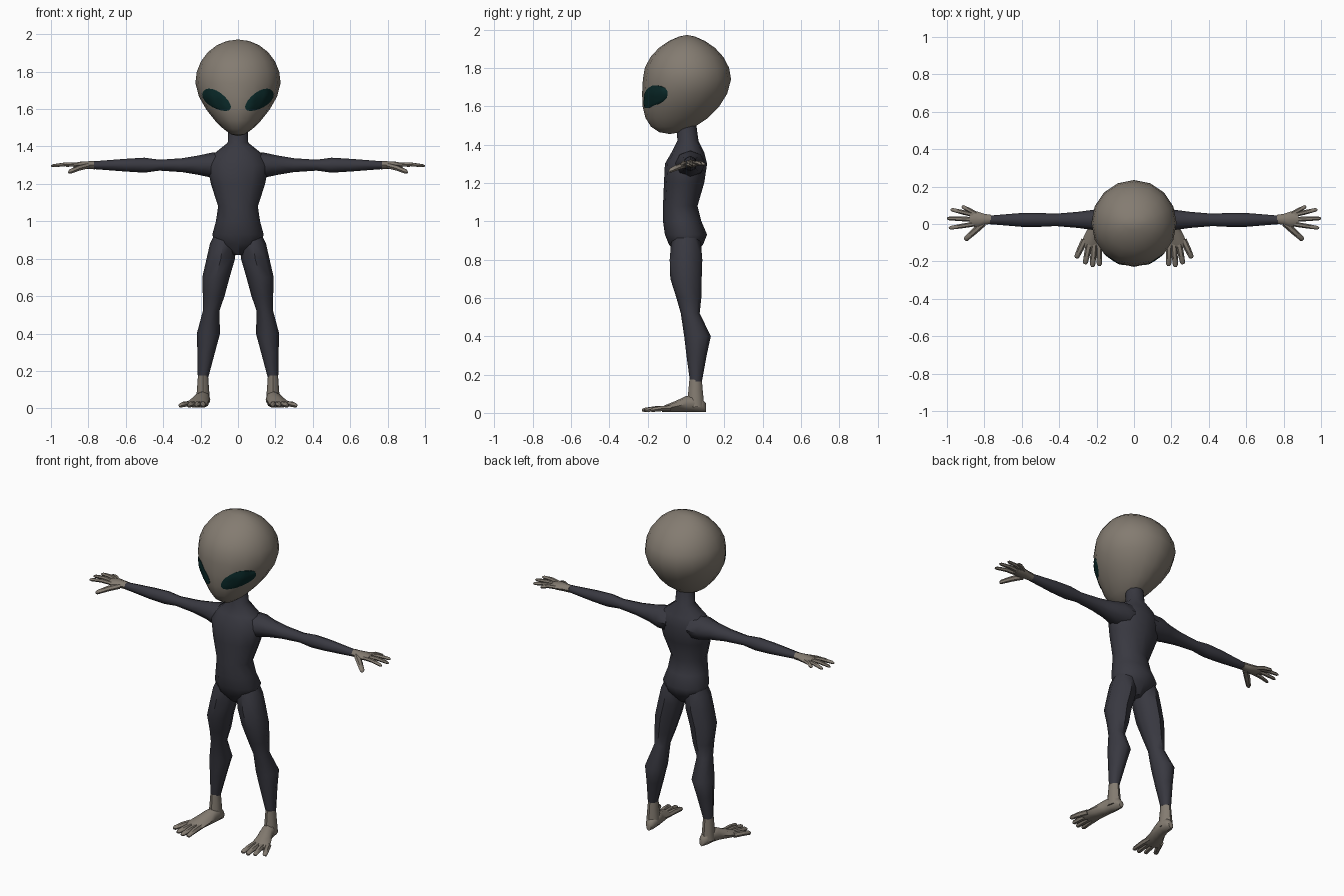
import bpy, bmesh
from math import cos, sin, pi, radians, sqrt
from mathutils import Vector
from mathutils.bvhtree import BVHTree

cube = bpy.data.objects.get("Cube")
if cube:
    bpy.data.objects.remove(cube, do_unlink=True)

UP = Vector((0, 0, 1))
FORWARD = Vector((0, -1, 0))


def material(name, *rgb):
    mat = bpy.data.materials.new(name)
    mat.use_nodes = True
    mat.diffuse_color = (*rgb, 1)
    shader = next(n for n in mat.node_tree.nodes if n.type == 'BSDF_PRINCIPLED')
    shader.inputs["Base Color"].default_value = (*rgb, 1)
    return mat


skin = material("warm grey skin", .23, .2, .165)
suit = material("charcoal suit", .04, .04, .052)
eye_colour = material("dark teal eye", .003, .022, .022)


def turn(index, count):
    angle = 2 * pi * index / count
    return cos(angle), sin(angle)


def bridge(bm, rings):
    """Join successive point rings and cap both ends."""
    loops = [[bm.verts.new(point) for point in ring] for ring in rings]
    for lower, upper in zip(loops, loops[1:]):
        for i in range(len(lower)):
            bm.faces.new((lower[i - 1], lower[i], upper[i], upper[i - 1]))
    bm.faces.new(loops[0])
    bm.faces.new(loops[-1])


def loft(bm, axis, sections, sides=8):
    """Elliptical sections: position, two centres, two radii."""
    rings = []
    for position, a, b, radius_a, radius_b in sections:
        ring = []
        for i in range(sides):
            c, s = turn(i, sides)
            point = [a + radius_a * c, b + radius_b * s]
            point.insert("XYZ".index(axis), position)
            ring.append(point)
        rings.append(ring)
    bridge(bm, rings)


def digit(bm, root, tip, radius, arch=0, sides=6):
    """Tapered finger or toe with a knuckle and a rounded tip."""
    root, tip = Vector(root), Vector(tip)
    side = (tip - root).cross(UP).normalized()
    rings = []
    for along, thickness in ((0, 1), (.5, .95), (.93, .75), (1, .35)):
        centre = root.lerp(tip, along) + UP * arch * sin(pi * along)
        ring = []
        for i in range(sides):
            c, s = turn(i, sides)
            ring.append(centre + (side * c + UP * s * .9) * radius * thickness)
        rings.append(ring)
    bridge(bm, rings)


def finish(bm, name, mat, mirror=False):
    bmesh.ops.recalc_face_normals(bm, faces=bm.faces)
    mesh = bpy.data.meshes.new(name)
    bm.to_mesh(mesh)
    bm.free()
    mesh.materials.append(mat)
    part = bpy.data.objects.new(name, mesh)
    bpy.context.scene.collection.objects.link(part)
    if mirror:
        part.modifiers.new("Mirror", 'MIRROR').use_mirror_merge = False
    bpy.ops.object.select_all(action='DESELECT')
    part.select_set(True)
    bpy.context.view_layer.objects.active = part
    bpy.ops.object.shade_smooth_by_angle(angle=radians(50))


# Head: round dome whose lower half tapers to a forward chin
bm = bmesh.new()
bmesh.ops.create_uvsphere(bm, u_segments=16, v_segments=12, radius=1)
for vert in bm.verts:
    x, y, z = vert.co
    drop = max(-z, 0) ** 1.5
    slope = sqrt(max(1 - z * z, 0)) ** .3 if z > 0 else 1
    vert.co = (.228 * x * (1 - .4 * drop),
               .23 * y * slope + .005 - .09 * drop,
               1.74 + z * (.232 if z > 0 else .285))
skull = BVHTree.FromBMesh(bm)
finish(bm, "head", skin)

# Eyes: slanted almonds laid onto the skull surface
bm = bmesh.new()
slant = radians(33)
segments, steps = 20, 5


def eye_point(reach, index):
    c, s = turn(index, segments)
    length = .086 * reach * c
    width = .043 * reach * s * (1 + .15 * c)
    x = .112 + length * cos(slant) - width * sin(slant)
    z = 1.648 + length * sin(slant) + width * cos(slant)
    hit, normal, face, distance = skull.ray_cast(Vector((x, -1, z)), -FORWARD)
    return hit + normal * (.007 - .004 * reach * reach)


centre = bm.verts.new(eye_point(0, 0))
loops = [[bm.verts.new(eye_point((step + 1) / steps, i)) for i in range(segments)]
         for step in range(steps)]
for i in range(segments):
    bm.faces.new((centre, loops[0][i - 1], loops[0][i]))
    for inner, outer in zip(loops, loops[1:]):
        bm.faces.new((inner[i - 1], outer[i - 1], outer[i], inner[i]))
# Thin rim sinking into the head
border = [edge for edge in bm.edges if edge.is_boundary]
rim = bmesh.ops.extrude_edge_only(bm, edges=border)["geom"]
for vert in rim:
    if isinstance(vert, bmesh.types.BMVert):
        vert.co -= FORWARD * .008
finish(bm, "eyes", eye_colour, True)

# Torso: height, depth centre, half width, half depth
bm = bmesh.new()
loft(bm, 'Z', [(height, 0, centre_y, width, depth) for height, centre_y, width, depth in (
    (1.53, 0, .05, .05), (1.42, .01, .055, .055), (1.36, .01, .13, .085),
    (1.3, 0, .165, .11), (1.2, -.01, .145, .105), (1.08, -.03, .106, .09),
    (1, -.02, .118, .1), (.93, 0, .137, .11), (.88, 0, .125, .09),
    (.82, 0, .03, .045))], 12)
finish(bm, "torso", suit)

# Arms: held straight out, given by reach, half depth and half height
bm = bmesh.new()
loft(bm, 'X', [(reach, .022, 1.3, depth, height) for reach, depth, height in (
    (.07, .08, .07), (.14, .078, .067), (.21, .055, .052), (.3, .043, .037),
    (.42, .033, .029), (.5, .037, .04), (.6, .037, .034), (.77, .023, .021))])
finish(bm, "arms", suit, True)

# Hands: flat palm, four fanned fingers and a lowered thumb
bm = bmesh.new()
loft(bm, 'X', [(reach, .025, 1.3, width, thickness) for reach, width, thickness in (
    (.765, .024, .022), (.8, .029, .021), (.84, .043, .019), (.88, .035, .012))])
for x, y in ((.92, .095), (.98, .078), (1, .03), (.99, -.022)):
    digit(bm, (.845, .02 + (y - .02) * .45, 1.3), (x, y, 1.296), .013, .007)
digit(bm, (.805, .005, 1.297), (.905, -.086, 1.262), .018, .004)
finish(bm, "hands", skin, True)

# Legs: thigh, knee and rear-set calf, each section slightly deeper than wide
bm = bmesh.new()
loft(bm, 'Z', [(height, x, y, radius, radius * 1.12) for height, x, y, radius in (
    (.96, .06, 0, .05), (.88, .08, 0, .07), (.8, .092, 0, .076), (.7, .118, 0, .073),
    (.6, .13, .015, .058), (.52, .144, .022, .044), (.4, .158, .06, .062),
    (.3, .17, .055, .047), (.165, .187, .052, .028))])
finish(bm, "legs", suit, True)

# Feet: ankle, instep resting on the ground and four splayed toes
bm = bmesh.new()
loft(bm, 'Z', [(height, .187, .05, width, width * 1.2) for height, width in (
    (.175, .027), (.12, .031), (.03, .038))])
loft(bm, 'Y', [(y, x, rise + .004, width, rise) for y, x, width, rise in (
    (.105, .18, .016, .022), (.085, .182, .03, .034), (.04, .186, .038, .045),
    (0, .194, .041, .042), (-.05, .21, .05, .03), (-.1, .225, .059, .02),
    (-.125, .23, .05, .014))])
for x, y in ((.185, -.225), (.222, -.23), (.262, -.215), (.31, -.183)):
    digit(bm, (.225 + (x - .245) * .6, -.085, .024), (x, y, .014), .018, .003)
finish(bm, "feet", skin, True)
